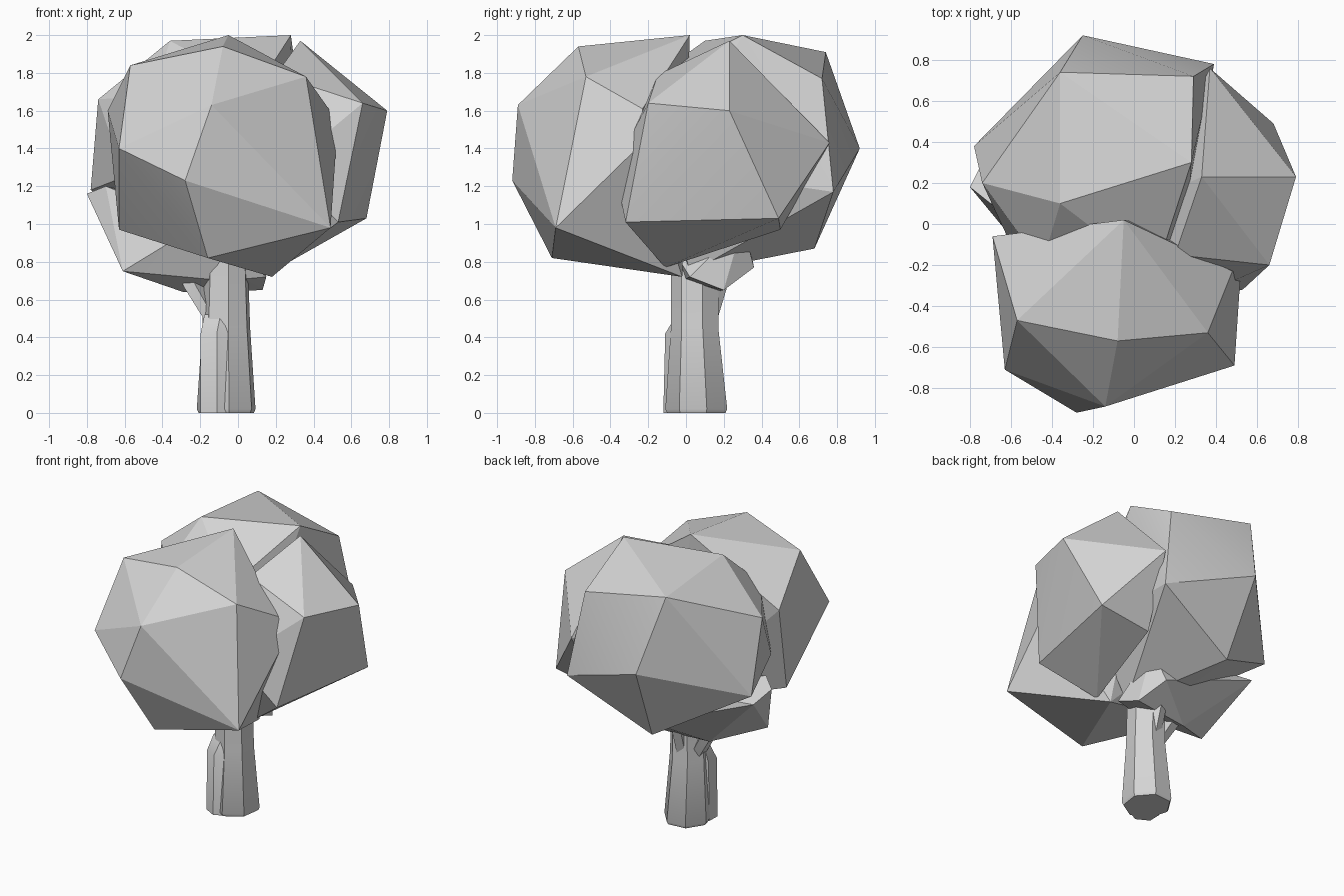
import bpy, bmesh, math
from mathutils import Vector

if "Cube" in bpy.data.objects:
    bpy.data.objects.remove(bpy.data.objects["Cube"], do_unlink=True)

# One plain material for the whole tree
grey = bpy.data.materials.new("plain grey")
grey.use_nodes = True
tone = (0.66, 0.66, 0.66, 1)
grey.diffuse_color = tone
grey.node_tree.nodes["Principled BSDF"].inputs["Base Color"].default_value = tone


def finish(name, bm, angle):
    """Turn a bmesh into a named, shaded object."""
    bmesh.ops.recalc_face_normals(bm, faces=bm.faces)
    mesh = bpy.data.meshes.new(name)
    bm.to_mesh(mesh)
    bm.free()
    mesh.materials.append(grey)
    obj = bpy.data.objects.new(name, mesh)
    bpy.context.collection.objects.link(obj)
    bpy.ops.object.select_all(action="DESELECT")
    obj.select_set(True)
    bpy.context.view_layer.objects.active = obj
    bpy.ops.object.shade_smooth_by_angle(angle=math.radians(angle))


def faceted_clump(name, corners, angle=16):
    """Wrap a faceted shell around a few corner points."""
    bm = bmesh.new()
    for corner in corners:
        bm.verts.new(corner)
    result = bmesh.ops.convex_hull(bm, input=list(bm.verts))
    loose = set(result["geom_interior"]) | set(result["geom_unused"])
    bmesh.ops.delete(bm, geom=[g for g in loose if isinstance(g, bmesh.types.BMVert)],
                     context="VERTS")
    finish(name, bm, angle)


def tapered_limb(name, rings, sides, turn=0.0, angle=40):
    """Loft rings given as (centre, radius across x, radius across y)."""
    bm = bmesh.new()
    loops = []
    for centre, rx, ry in rings:
        loop = []
        for i in range(sides):
            a = turn + math.tau * i / sides
            offset = Vector((rx * math.cos(a), ry * math.sin(a), 0))
            loop.append(bm.verts.new(Vector(centre) + offset))
        loops.append(loop)
    for low, high in zip(loops, loops[1:]):
        for i in range(sides):
            j = (i + 1) % sides
            bm.faces.new((low[i], low[j], high[j], high[i]))
    bm.faces.new(loops[0])
    bm.faces.new(loops[-1])
    finish(name, bm, angle)


# Front foliage clump
faceted_clump("front_foliage", [
    (-.57, -.47, 1.84), (-.08, -.57, 1.94), (.36, -.53, 1.78),
    (-.14, -.89, 1.63), (-.63, -.71, 1.4), (-.28, -.92, 1.23),
    (-.63, -.23, .97), (-.16, -.71, .82), (.49, -.69, .98),
    (.18, -.02, .72), (.48, -.23, 1.61), (.52, -.24, 1.42),
    (-.05, .02, 2), (-.69, -.06, 1.6),
])

# Side foliage clump, its inner end buried in the front clump
faceted_clump("side_foliage", [
    (.79, .23, 1.6), (.66, -.2, 1.64), (.33, .23, 1.97), (.68, .49, 1.03),
    (.53, -.32, 1.01), (.37, .76, 1.43), (.22, -.11, .77),
    (.3, .5, .97), (.2, -.15, 1.79), (.25, -.38, 1.3), (.05, .1, 1.4),
])

# Rear foliage clump, its front also buried
faceted_clump("rear_foliage", [
    (.28, .3, 2), (-.36, .1, 1.97), (-.36, .74, 1.91), (.29, .72, 1.77),
    (-.25, .92, 1.4), (.39, .78, 1.17), (-.21, .68, .87),
    (-.78, .38, 1.18), (-.74, .2, 1.66), (-.6, -.1, 1.25),
    (-.45, -.2, 1.68), (.1, -.25, 1.72), (.25, -.1, 1.3), (.08, .02, .74),
    (-.2, 0, .8),
])

# Small low clump under the rear foliage
faceted_clump("low_foliage", [
    (-.8, .18, 1.16), (-.7, .1, 1.2), (-.61, -.05, .75), (-.29, .15, .64),
    (.13, .2, .65), (.15, .02, .72), (-.07, -.02, .7), (-.2, -.15, 1),
    (.03, .36, .77), (.1, .3, 1), (-.74, .3, 1.08),
])

# Trunk, front root ridge and branch stubs
tapered_limb("trunk", [((-.06, .06, 0), .15, .16), ((-.06, .06, .02), .16, .17),
                       ((-.06, .05, .45), .13, .13), ((-.06, .05, 1), .11, .13)],
             sides=7, turn=.3)
tapered_limb("front_root", [((-.11, -.03, 0), .1, .09), ((-.11, -.02, .42), .1, .09),
                            ((-.09, .01, .52), .1, .06)], sides=6, turn=.5)
tapered_limb("left_branch", [((-.13, .06, .48), .05, .06), ((-.24, .08, .67), .06, .06),
                             ((-.32, .1, .85), .05, .05)], sides=5)
tapered_limb("rear_branch", [((-.06, .12, .5), .05, .05), ((-.06, .18, .7), .05, .05),
                             ((-.06, .24, .9), .04, .04)], sides=5)
